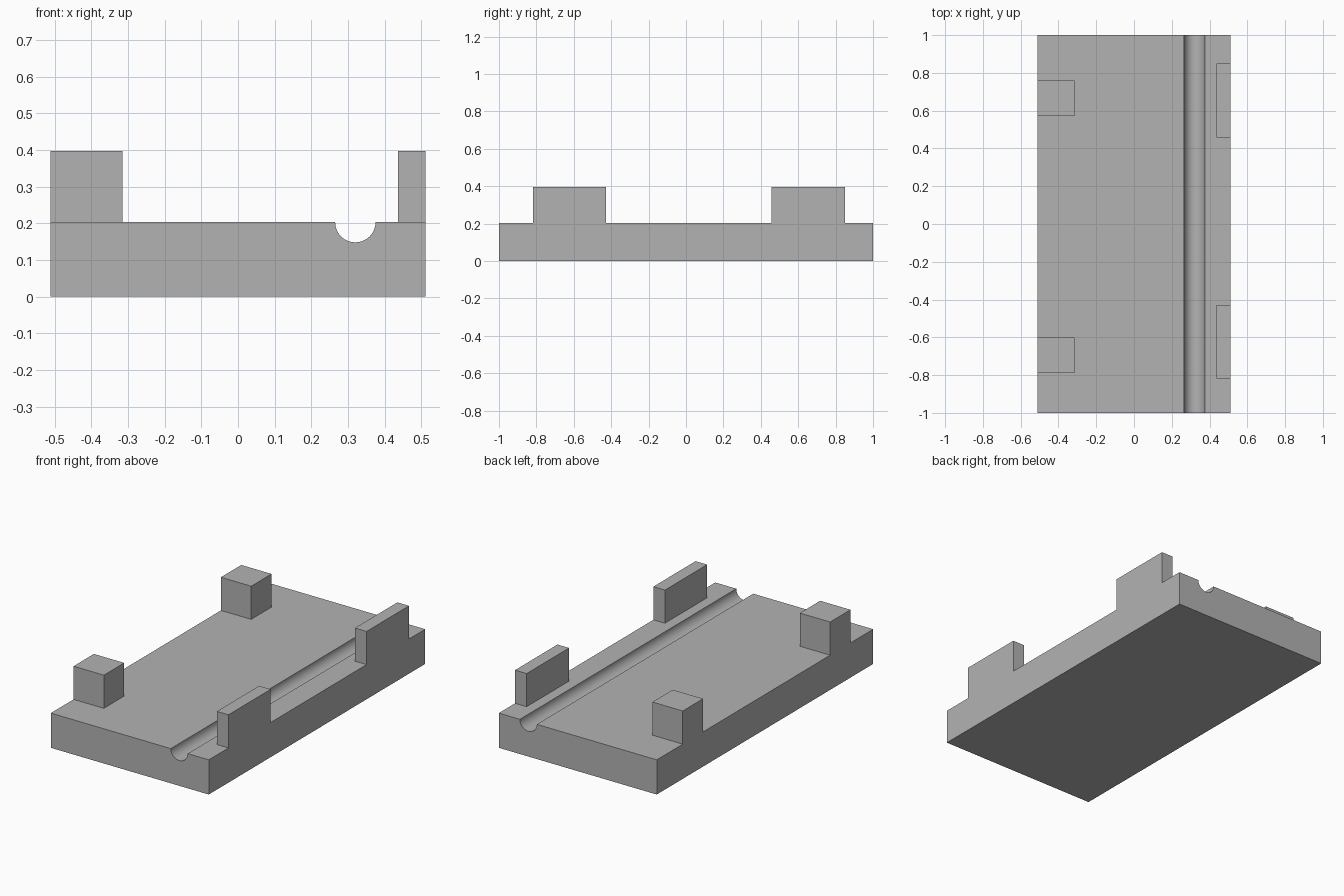
import bpy, bmesh, math

old = bpy.data.objects.get("Cube")
if old:
    bpy.data.objects.remove(old, do_unlink=True)

HALF_W, HALF_L = 0.511, 1.0
DECK, TOP = 0.203, 0.397
GROOVE_X, GROOVE_R, STEPS = 0.32, 0.055, 24

grey = bpy.data.materials.new("plain grey")
grey.use_nodes = True
colour = (0.45, 0.45, 0.45, 1)
grey.diffuse_color = colour
grey.node_tree.nodes["Principled BSDF"].inputs["Base Color"].default_value = colour


def extrude_profile(name, profile, y0, y1):
    """Extrude an x-z outline from y0 to y1."""
    bm = bmesh.new()
    face = bm.faces.new([bm.verts.new((x, y0, z)) for x, z in profile])
    out = bmesh.ops.extrude_face_region(bm, geom=[face])
    moved = [v for v in out["geom"] if isinstance(v, bmesh.types.BMVert)]
    bmesh.ops.translate(bm, verts=moved, vec=(0, y1 - y0, 0))
    bmesh.ops.recalc_face_normals(bm, faces=bm.faces)
    mesh = bpy.data.meshes.new(name)
    bm.to_mesh(mesh)
    bm.free()
    mesh.materials.append(grey)
    obj = bpy.data.objects.new(name, mesh)
    bpy.context.collection.objects.link(obj)
    return obj


def block(name, x0, x1, y0, y1):
    """Upright block standing on the deck."""
    return extrude_profile(name, [(x0, DECK), (x1, DECK), (x1, TOP), (x0, TOP)], y0, y1)


# Base slab with a round groove along its length
groove = []
for i in range(STEPS + 1):
    a = math.pi * i / STEPS
    groove.append((GROOVE_X + GROOVE_R * math.cos(a), DECK - GROOVE_R * math.sin(a)))
outline = [(-HALF_W, 0), (HALF_W, 0), (HALF_W, DECK)] + groove + [(-HALF_W, DECK)]
base = extrude_profile("base_slab", outline, -HALF_L, HALF_L)
bpy.context.view_layer.objects.active = base
base.select_set(True)
bpy.ops.object.shade_smooth_by_angle(angle=math.radians(30))

# Corner blocks on one side, thin stop walls on the other
block("front_block", -HALF_W, -0.315, -0.79, -0.602)
block("back_block", -HALF_W, -0.315, 0.572, 0.76)
block("front_wall", 0.436, HALF_W, -0.818, -0.428)
block("back_wall", 0.436, HALF_W, 0.458, 0.85)
